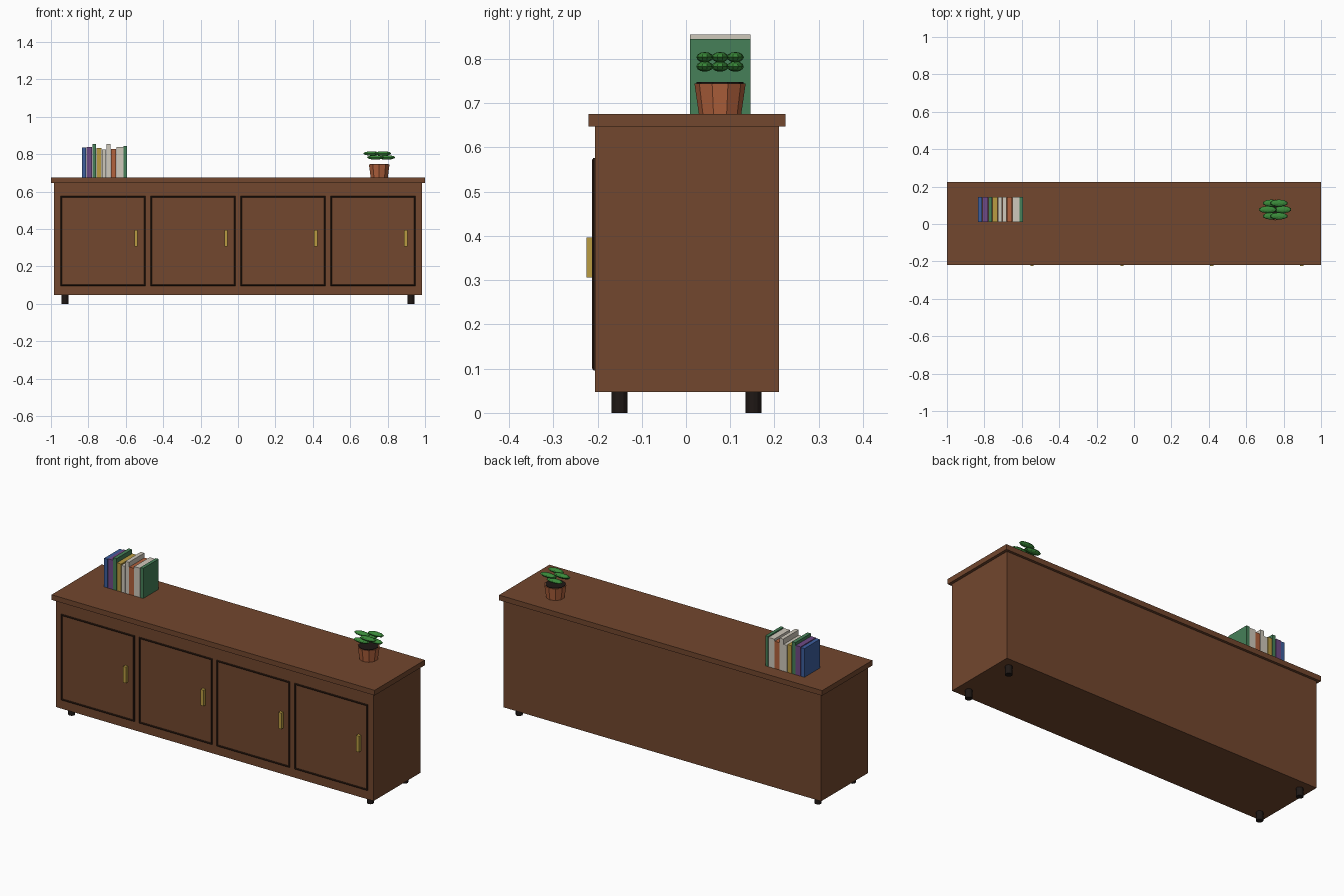
import bpy, math

if "Cube" in bpy.data.objects:
    bpy.data.objects.remove(bpy.data.objects["Cube"])

def mat(name, hexa):
    m = bpy.data.materials.new(name)
    lin = []
    for s in (16, 8, 0):
        c = ((hexa >> s) & 255) / 255
        lin.append(c / 12.92 if c <= 0.04045 else ((c + 0.055) / 1.055) ** 2.4)
    m.diffuse_color = (*lin, 1)
    m.use_nodes = True
    m.node_tree.nodes["Principled BSDF"].inputs["Base Color"].default_value = m.diffuse_color
    return m

WOOD = mat("walnut", 0x72472E)
TRIM = mat("dark_trim", 0x2F1D13)
BLACK = mat("black_brown", 0x1F1815)
GOLD = mat("brass", 0xBA9C42)
BLUE = mat("blue_cover", 0x3D5F9E)
PURPLE = mat("purple_cover", 0x6F4A86)
GREEN = mat("green_cover", 0x468058)
CREAM = mat("cream_cover", 0xCFC8BB)
CLAY = mat("terracotta", 0xB2623D)
LEAF = mat("leaf_green", 0x3A8A3A)

def finish(name, m):
    o = bpy.context.object
    o.name = name
    o.data.materials.clear()
    o.data.materials.append(m)
    return o

def box(name, m, x0, x1, y0, y1, z0, z1):
    bpy.ops.mesh.primitive_cube_add(size=1, location=((x0 + x1) / 2, (y0 + y1) / 2, (z0 + z1) / 2))
    o = finish(name, m)
    o.scale = (x1 - x0, y1 - y0, z1 - z0)
    bpy.ops.object.transform_apply(location=False, rotation=False, scale=True)
    return o

def cone(name, m, sides, r0, r1, x, y, z0, z1):
    bpy.ops.mesh.primitive_cone_add(vertices=sides, radius1=r0, radius2=r1, depth=z1 - z0,
                                    location=(x, y, (z0 + z1) / 2))
    return finish(name, m)

# cabinet carcass and overhanging top
FRONT, TOP = -0.206, 0.676
box("cabinet_body", WOOD, -0.984, 0.984, FRONT, 0.21, 0.047, 0.648)
box("cabinet_top", WOOD, -1, 1, -0.22, 0.2245, 0.647, TOP)

# short round feet
for x in (-0.925, 0.925):
    for y in (-0.15, 0.153):
        cone("foot", BLACK, 12, 0.018, 0.018, x, y, 0, 0.048)

# doors: raised dark moulding and a brass handle each
for i in range(4):
    cx = (i - 1.5) * 0.481
    cu = bpy.data.curves.new("door_moulding", 'CURVE')
    cu.dimensions = '3D'
    cu.bevel_depth, cu.bevel_resolution = 0.006, 1
    sp = cu.splines.new('POLY')
    sp.points.add(3)
    corners = [(-1, 0.1), (1, 0.1), (1, 0.573), (-1, 0.573)]
    for p, (sx, z) in zip(sp.points, corners):
        p.co = (cx + sx * 0.223, FRONT, z, 1)
    sp.use_cyclic_u = True
    o = bpy.data.objects.new("door_moulding", cu)
    bpy.context.collection.objects.link(o)
    bpy.ops.object.select_all(action='DESELECT')
    o.select_set(True)
    bpy.context.view_layer.objects.active = o
    bpy.ops.object.convert(target='MESH')
    finish("door_moulding", TRIM)
    bpy.ops.object.shade_flat()
    hx = cx + 0.176
    box("door_handle", GOLD, hx - 0.009, hx + 0.009, -0.2245, FRONT + 0.002, 0.306, 0.396)

# row of books: right edge, top height, colour
left = -0.836
for right, top, m in [(-0.812, 0.837, BLUE), (-0.78, 0.84, PURPLE), (-0.757, 0.855, GREEN),
                      (-0.729, 0.832, GOLD), (-0.705, 0.826, CREAM), (-0.681, 0.855, CREAM),
                      (-0.65, 0.829, CLAY), (-0.612, 0.84, CREAM), (-0.592, 0.845, GREEN)]:
    box("book", m, left + 0.001, right - 0.001, 0.0095, 0.1455, TOP, top)
    left = right

# potted plant: ten-sided pot, soil disc, ring of six leaves at alternating heights
PX, PY = 0.755, 0.077
cone("plant_pot", CLAY, 10, 0.048, 0.058, PX, PY, TOP, 0.745)
cone("soil", BLACK, 10, 0.053, 0.053, PX, PY, 0.735, 0.748)
for k in range(6):
    a = k * math.pi / 3
    bpy.ops.mesh.primitive_uv_sphere_add(segments=10, ring_count=6, radius=1, location=(
        PX + 0.04 * math.cos(a), PY + 0.04 * math.sin(a), 0.804 if k % 2 else 0.783))
    finish("leaf", LEAF).scale = (0.048, 0.019, 0.0118)
